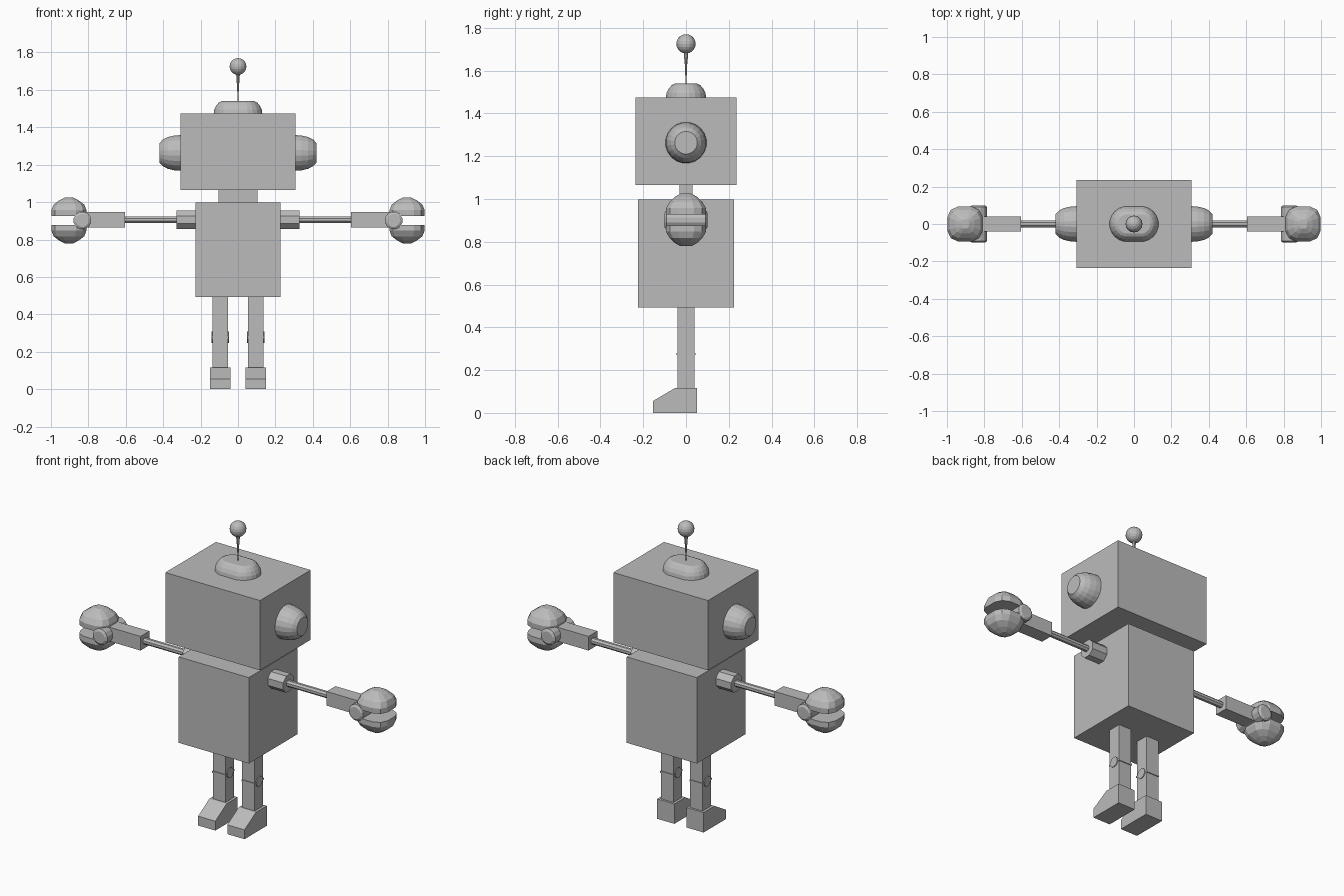
import bpy, bmesh, math
from mathutils import Matrix, Vector

if "Cube" in bpy.data.objects:
    bpy.data.objects.remove(bpy.data.objects["Cube"])

grey = bpy.data.materials.new("robot_grey")
grey.diffuse_color = (0.5, 0.5, 0.5, 1)
grey.use_nodes = True
grey.node_tree.nodes["Principled BSDF"].inputs["Base Color"].default_value = grey.diffuse_color


def finish(name, bm):
    bmesh.ops.recalc_face_normals(bm, faces=bm.faces)
    me = bpy.data.meshes.new(name)
    bm.to_mesh(me)
    bm.free()
    me.materials.append(grey)
    ob = bpy.data.objects.new(name, me)
    bpy.context.collection.objects.link(ob)
    return ob


def box(name, lo, hi):
    lo, hi = Vector(lo), Vector(hi)
    bm = bmesh.new()
    bmesh.ops.create_cube(bm, size=1, matrix=Matrix.Translation((lo + hi) / 2)
                          @ Matrix.Diagonal((*(hi - lo), 1)))
    return finish(name, bm)


def loft(name, rings):
    """Skin a list of equal-length point rings and cap both ends."""
    bm = bmesh.new()
    vs = [[bm.verts.new(p) for p in r] for r in rings]
    n = len(vs[0])
    for a, b in zip(vs, vs[1:]):
        for i in range(n):
            j = (i + 1) % n
            bm.faces.new((a[i], a[j], b[j], b[i]))
    bm.faces.new(vs[0])
    bm.faces.new(vs[-1])
    return finish(name, bm)


def lathe(name, axis, centre, profile, n):
    """Turn (distance, radius) pairs around a main axis through centre."""
    rings = []
    for d, r in profile:
        ring = []
        for i in range(n):
            a = 2 * math.pi * (i + 0.5) / n
            u, v = r * math.cos(a), r * math.sin(a)
            p = {"x": (d, u, v), "y": (u, d, v), "z": (u, v, d)}[axis]
            ring.append(Vector(centre) + Vector(p))
        rings.append(ring)
    return loft(name, rings)


# head, neck and body
box("head", (-.308, -.235, 1.065), (.308, .235, 1.475))
box("neck", (-.105, -.03, .99), (.105, .03, 1.07))
box("body", (-.228, -.225, .492), (.228, .225, .997))

# stadium-shaped dome on the head
rings = []
for z, r in ((1.47, .096), (1.495, .092), (1.515, .082), (1.532, .068), (1.54, .052)):
    ring = []
    for i in range(20):
        a = 2 * math.pi * (i + .5) / 20
        ring.append((r * math.cos(a) + math.copysign(.036, math.cos(a)),
                     r * math.sin(a), z))
    rings.append(ring)
loft("head_dome", rings)

# antenna
lathe("antenna_stem", "z", (0, 0, 0),
      ((1.535, .002), (1.63, .006), (1.64, .008), (1.69, .011)), 8)
bm = bmesh.new()
bmesh.ops.create_uvsphere(bm, u_segments=16, v_segments=10, radius=.045,
                          matrix=Matrix.Translation((0, 0, 1.725)))
finish("antenna_ball", bm)

for s, side in ((1, "right"), (-1, "left")):
    # ears
    lathe(side + "_ear", "x", (0, 0, 1.263),
          [(s * d, r) for d, r in ((.30, .097), (.34, .094), (.375, .086),
                                   (.402, .072), (.42, .053))], 20)
    # arm
    lathe(side + "_shoulder", "x", (0, 0, .905), ((s * .22, .053), (s * .328, .053)), 8)
    lathe(side + "_arm_rod", "x", (0, 0, .905), ((s * .32, .019), (s * .615, .019)), 8)
    xs = sorted((s * .605, s * .82))
    box(side + "_forearm", (xs[0], -.041, .863), (xs[1], .041, .946))
    lathe(side + "_wrist_pivot", "y", (s * .832, 0, .902),
          ((-.1, .035), (-.092, .048), (.092, .048), (.1, .035)), 12)

    # claw halves, rounded shells with flat facing palms
    for t, part in ((1, "upper"), (-1, "lower")):
        rings = []
        for h, rx, ry in ((.025, .096, .095), (.055, .096, .096), (.085, .084, .078),
                          (.108, .052, .053), (.123, .022, .026)):
            ring = []
            for i in range(12):
                a = 2 * math.pi * (i + .5) / 12
                c, d = math.cos(a), math.sin(a)
                ring.append((s * .904 + rx * math.copysign(abs(c) ** .7, c),
                             ry * math.copysign(abs(d) ** .7, d), .902 + t * h))
            rings.append(ring)
        loft(f"{side}_{part}_claw", rings)

    # leg with knee joint
    x = s * .095
    box(side + "_thigh", (x - .041, -.039, .28), (x + .041, .039, .495))
    box(side + "_shin", (x - .041, -.039, .11), (x + .041, .039, .272))
    box(side + "_knee_plate", (x - .043, -.044, .271), (x + .043, .044, .281))
    lathe(side + "_knee_pin", "x", (x, 0, .278), ((-.046, .03), (.046, .03)), 10)

    # wedge foot, toe towards the front
    prof = ((-.155, 0), (.052, 0), (.052, .117), (-.05, .117), (-.155, .055))
    loft(side + "_foot", [[(x + e, y, z) for y, z in prof] for e in (-.056, .056)])
